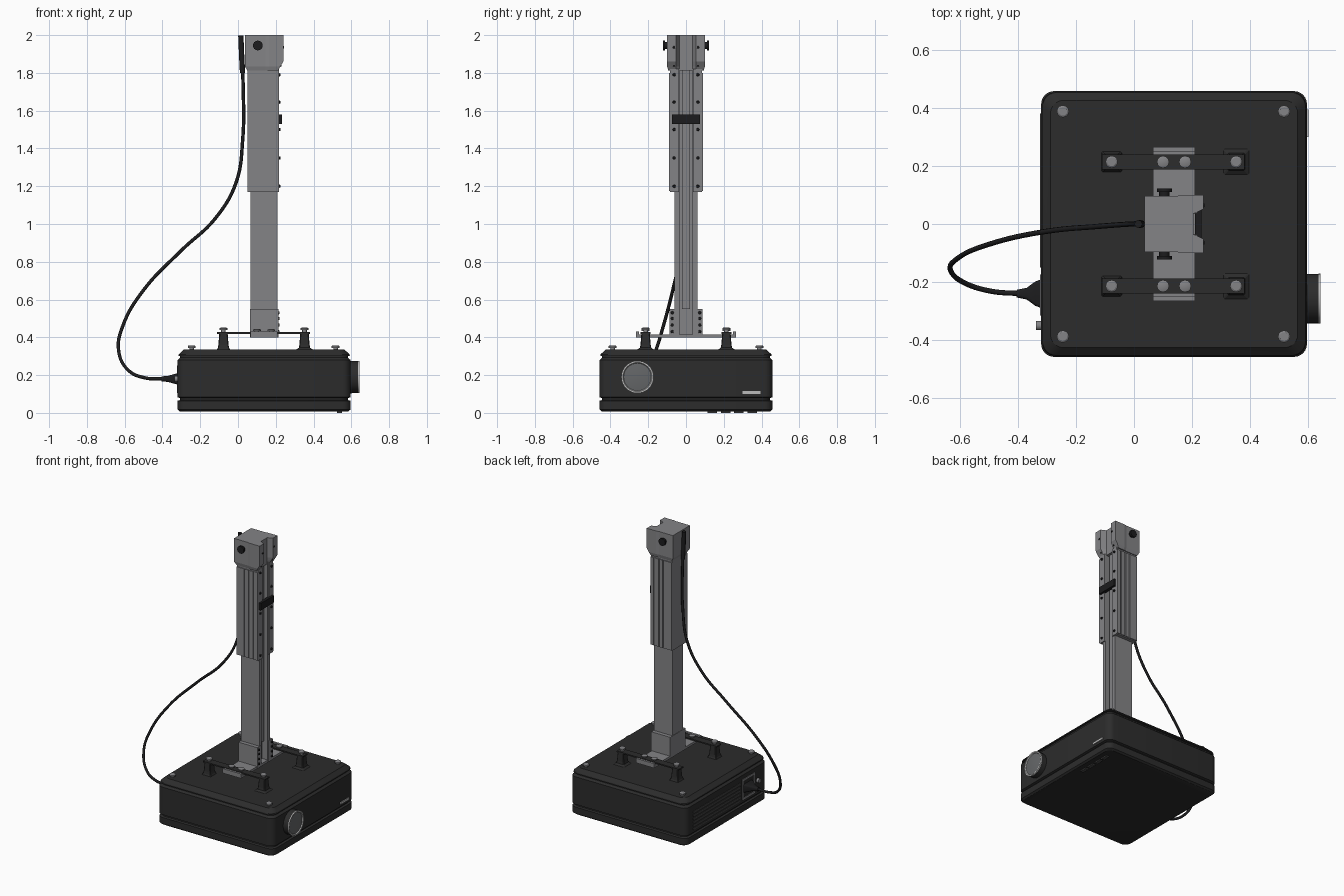
import bpy, bmesh, math
from mathutils import Vector

cube = bpy.data.objects.get("Cube")
if cube:
    bpy.data.objects.remove(cube, do_unlink=True)


def material(name, r, g, b):
    m = bpy.data.materials.new(name)
    m.use_nodes = True
    m.diffuse_color = (r, g, b, 1)
    m.node_tree.nodes["Principled BSDF"].inputs["Base Color"].default_value = (r, g, b, 1)
    return m


CASE = material("charcoal case", 0.025, 0.025, 0.025)
STEEL = material("grey metal", 0.23, 0.23, 0.24)
BLACK = material("black rubber", 0.012, 0.012, 0.013)
SILVER = material("silver trim", 0.5, 0.5, 0.5)
GLASS = material("lens glass", 0.13, 0.135, 0.14)
GRILLE = material("dark grille", 0.06, 0.06, 0.06)


def finish(bm, name, mat, smooth=False):
    bmesh.ops.recalc_face_normals(bm, faces=bm.faces)
    me = bpy.data.meshes.new(name)
    bm.to_mesh(me)
    bm.free()
    me.materials.append(mat)
    ob = bpy.data.objects.new(name, me)
    bpy.context.collection.objects.link(ob)
    if smooth:
        bpy.ops.object.select_all(action="DESELECT")
        ob.select_set(True)
        bpy.context.view_layer.objects.active = ob
        bpy.ops.object.shade_smooth_by_angle(angle=math.radians(32))
    return ob


def loft(name, rings, mat, smooth=False):
    """Skin equal-length rings of points and cap both ends."""
    bm = bmesh.new()
    loops = [[bm.verts.new(p) for p in ring] for ring in rings]
    n = len(loops[0])
    for a, b in zip(loops, loops[1:]):
        for i in range(n):
            j = (i + 1) % n
            bm.faces.new((a[i], a[j], b[j], b[i]))
    bm.faces.new(loops[0])
    bm.faces.new(loops[-1])
    return finish(bm, name, mat, smooth)


def extrude(name, profile, z0, z1, mat):
    return loft(name, [[(x, y, z) for x, y in profile] for z in (z0, z1)], mat)


def box(name, x, y, z, mat):
    pts = [(x[0], y[0]), (x[1], y[0]), (x[1], y[1]), (x[0], y[1])]
    return extrude(name, pts, z[0], z[1], mat)


def lathe(name, origin, axis, profile, mat, sides=16):
    """Turn (distance along axis, radius) pairs around an axis."""
    rot = Vector(axis).to_track_quat("Z", "Y")
    rings = []
    for d, r in profile:
        ring = []
        for i in range(sides):
            a = math.tau * i / sides
            ring.append(Vector(origin) + rot @ Vector((r * math.cos(a), r * math.sin(a), d)))
        rings.append(ring)
    return loft(name, rings, mat, True)


def rounded(cx, cy, half_x, half_y, r, steps=6):
    pts = []
    for q, (sx, sy) in enumerate(((1, 1), (-1, 1), (-1, -1), (1, -1))):
        for i in range(steps + 1):
            a = math.pi / 2 * (q + i / steps)
            pts.append((cx + sx * (half_x - r) + r * math.cos(a),
                        cy + sy * (half_y - r) + r * math.sin(a)))
    return pts


def mirror_y(pts):
    """Close a half profile by reflecting it across y = 0."""
    return pts + [(x, -y) for x, y in reversed(pts)]


# Case, with shadow grooves and a chamfered lid
CX, HALF = 0.138, 0.458
levels = [(0.008, 0.012), (0.018, 0), (0.064, 0), (0.068, 0.014), (0.078, 0.014), (0.083, 0),
          (0.28, 0), (0.292, 0.014), (0.3, 0.014), (0.302, 0.004), (0.31, 0.006), (0.335, 0.032)]
loft("case", [[(x, y, z) for x, y in rounded(CX, 0, HALF - i, HALF - i, 0.045)]
              for z, i in levels], CASE, True)

# Lens
lens = (0.59, -0.257, 0.19)
lathe("lens_barrel", lens, (1, 0, 0), [(0, 0.085), (0.051, 0.085), (0.051, 0.077),
                                       (0.03, 0.07), (0.03, 0.01)], CASE, 32)
lathe("lens_ring", lens, (1, 0, 0), [(0.045, 0.077), (0.045, 0.086), (0.052, 0.086),
                                     (0.052, 0.077), (0.046, 0.073)], SILVER, 32)
lathe("lens_glass", lens, (1, 0, 0), [(0.03, 0.074), (0.046, 0.073), (0.049, 0.05),
                                      (0.051, 0.01)], GLASS, 32)

# Side light, underside tabs, small socket
box("side_light", (0.59, 0.602), (0.3, 0.395), (0.1, 0.115), SILVER)
for y in (0.14, 0.21, 0.28, 0.35):
    box("underside_tab", (0.525, 0.55), (y - 0.025, y + 0.025), (0, 0.01), GRILLE)
lathe("socket", (-0.315, -0.35, 0.18), (-1, 0, 0), [(0, 0.016), (0.022, 0.016)], STEEL)

# Vent slats and connector panel on the rear of the case
for i in range(6):
    z = 0.105 + i * 0.024
    box("vent_slat", (-0.324, -0.315), (-0.15, 0.38), (z, z + 0.01), GRILLE)
for y in (-0.18, -0.31):
    box("panel_side", (-0.324, -0.315), (y - 0.006, y + 0.006), (0.105, 0.25), STEEL)
for z in (0.105, 0.238):
    box("panel_edge", (-0.324, -0.315), (-0.31, -0.18), (z, z + 0.012), STEEL)


# Screws
def screw(x, y, z, h):
    lathe("screw", (x, y, z), (0, 0, 1), [(0, 0.012), (h * 0.5, 0.012), (h * 0.5, 0.021),
                                          (h * 0.85, 0.021), (h, 0.015)], STEEL, 12)


for y in (-0.388, 0.388):
    for x in (-0.245, 0.517):
        screw(x, y, 0.33, 0.028)

# Mounting arms, legs and cross plate
for s in (-1, 1):
    y = 0.214 * s
    box("mount_arm", (-0.11, 0.38), (y - 0.026, y + 0.026), (0.418, 0.427), CASE)
    for x, foot in ((-0.077, 0.036), (0.352, 0.047)):
        loft("mount_leg", [[(px, py, z) for px, py in rounded(x, y, h, h, 0.004, 1)]
                           for z, h in ((0.333, foot), (0.345, 0.03), (0.36, 0.027),
                                        (0.425, 0.022))], CASE)
        screw(x, y, 0.425, 0.027)
    for x in (0.1, 0.176):
        screw(x, y, 0.425, 0.018)
    box("plate_lip", (0.065, 0.21), (0.25 * s, 0.266 * s), (0.398, 0.43), STEEL)
box("cross_plate", (0.065, 0.21), (-0.262, 0.262), (0.398, 0.415), STEEL)


# Column: channel, base sleeve and upper sleeve, all open to the same side
def channel(x0, x1, half, slot, depth):
    return mirror_y([(x0, half), (x1, half), (x1, slot), (x1 - depth, slot)])


extrude("column", channel(0.066, 0.21, 0.06, 0.035, 0.045), 0.4, 1.82, STEEL)
extrude("base_sleeve", channel(0.064, 0.214, 0.087, 0.04, 0.05), 0.4, 0.55, STEEL)
extrude("upper_sleeve", channel(0.05, 0.218, 0.084, 0.037, 0.05), 1.17, 1.82, STEEL)
box("column_rib", (0.16, 0.188), (-0.022, 0.022), (0.55, 1.99), STEEL)
for s in (-1, 1):
    for x0, x1 in ((0.05, 0.112), (0.12, 0.145), (0.152, 0.182), (0.192, 0.218)):
        box("sleeve_strip", (x0, x1), (0.082 * s, 0.091 * s), (1.175, 1.8), STEEL)
    for z in (1.2, 1.35, 1.5, 1.645, 1.79):
        lathe("rail_bolt", (0.215, 0.063 * s, z), (1, 0, 0), [(0, 0.009), (0.011, 0.007)], BLACK, 8)
    for z in (0.43, 0.465, 0.5, 0.53):
        lathe("base_bolt", (0.21, 0.073 * s, z), (1, 0, 0), [(0, 0.009), (0.011, 0.007)], BLACK, 8)
    for z in (1.84, 1.935):
        lathe("head_bolt", (0.222 if z < 1.9 else 0.236, 0.064 * s, z), (1, 0, 0),
              [(0, 0.008), (0.007, 0.006)], BLACK, 8)
box("strap", (0.21, 0.233), (-0.075, 0.075), (1.53, 1.58), BLACK)


# Head bracket, notched toward the channel and tapered at its lower edge
def head_ring(z, x0, x1, half):
    pts = mirror_y([(x0, half - 0.004), (0.145, half - 0.004), (0.165, half), (x1, half),
                    (x1, 0.052), (min(x1, 0.205), 0.035)])
    return [(x, y, z) for x, y in pts]


loft("head_bracket", [head_ring(1.812, 0.05, 0.212, 0.094), head_ring(1.835, 0.036, 0.225, 0.1),
                      head_ring(1.86, 0.036, 0.24, 0.1), head_ring(2.0, 0.036, 0.24, 0.1)], STEEL)
for s in (-1, 1):
    lathe("clamp_knob", (0.105, 0.09 * s, 1.945), (0, s, 0),
          [(0, 0.018), (0.02, 0.018), (0.02, 0.026), (0.033, 0.026)], BLACK)


# Cable, its thick upper sheath and its plug
def tube(name, points, radius):
    cu = bpy.data.curves.new(name, "CURVE")
    cu.dimensions = "3D"
    cu.bevel_depth = radius
    cu.bevel_resolution = 2
    cu.resolution_u = 8
    cu.use_fill_caps = True
    sp = cu.splines.new("BEZIER")
    sp.bezier_points.add(len(points) - 1)
    for bp, p in zip(sp.bezier_points, points):
        bp.co = p
        bp.handle_left_type = bp.handle_right_type = "AUTO"
    cu.materials.append(BLACK)
    bpy.context.collection.objects.link(bpy.data.objects.new(name, cu))


tube("cable", [(0.015, 0, 1.98), (0.028, 0, 1.7), (0.025, 0, 1.45), (-0.01, 0, 1.22),
               (-0.12, -0.008, 1.03), (-0.3, -0.025, 0.86), (-0.5, -0.07, 0.65),
               (-0.61, -0.12, 0.46), (-0.632, -0.16, 0.33), (-0.58, -0.205, 0.225),
               (-0.49, -0.232, 0.185), (-0.39, -0.24, 0.18)], 0.009)
tube("cable_sheath", [(0.015, 0, 1.998), (0.019, 0, 1.9), (0.024, 0, 1.8)], 0.014)
plug = [(-0.405, 0.013, 0.013), (-0.37, 0.02, 0.016), (-0.34, 0.042, 0.025), (-0.318, 0.05, 0.03)]
loft("cable_plug", [[(x, py, pz) for py, pz in rounded(-0.24, 0.18, hy, hz, 0.01, 3)]
                    for x, hy, hz in plug], BLACK, True)
